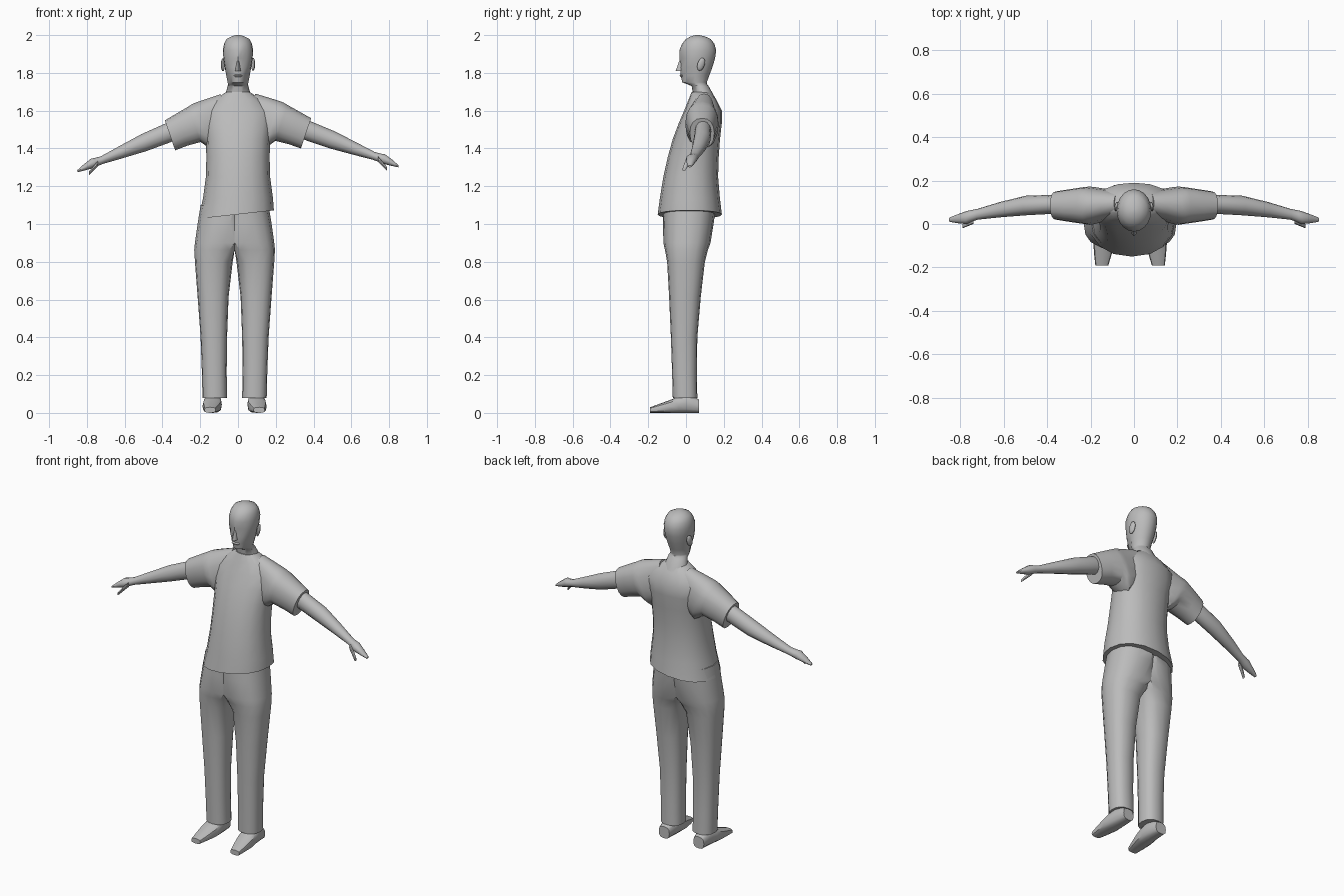
import bpy
import bmesh
from math import cos, sin, tau, copysign, radians
from mathutils import Vector, Matrix

if "Cube" in bpy.data.objects:
    bpy.data.objects.remove(bpy.data.objects["Cube"], do_unlink=True)

# One clay grey for the whole figure
grey = bpy.data.materials.new("clay_grey")
grey.use_nodes = True
colour = (.5, .5, .5, 1)
grey.diffuse_color = colour
grey.node_tree.nodes["Principled BSDF"].inputs["Base Color"].default_value = colour


def finish(name, bm, mirror_plane=None):
    """Turn a bmesh into a smooth-shaded object, optionally mirrored sideways."""
    bmesh.ops.recalc_face_normals(bm, faces=bm.faces)
    mesh = bpy.data.meshes.new(name)
    bm.to_mesh(mesh)
    bm.free()
    mesh.materials.append(grey)
    part = bpy.data.objects.new(name, mesh)
    bpy.context.collection.objects.link(part)
    if mirror_plane is not None:
        part.location.x = mirror_plane
        part.modifiers.new("Mirror", 'MIRROR').use_clip = True
    bpy.ops.object.select_all(action='DESELECT')
    part.select_set(True)
    bpy.context.view_layer.objects.active = part
    bpy.ops.object.shade_smooth_by_angle(angle=radians(40))


def refine(rows):
    """Add one section on a smooth curve between each pair of sections."""
    result = [rows[0]]
    padded = [rows[0], *rows, rows[-1]]
    for before, start, end, after in zip(padded, rows, rows[1:], padded[3:]):
        middle = [(9 * (b + c) - a - d) / 16
                  for a, b, c, d in zip(before, start, end, after)]
        result += [middle, end]
    return result


def rounded(amount, squareness):
    """Push a sine or cosine outwards to make a squarer oval."""
    return copysign(abs(amount) ** (2 / squareness), amount)


def loft(axis, rows, sides=16, squareness=2, lean=0):
    """Skin oval sections; a row is position, low and high across, low and high up."""
    bm = bmesh.new()
    rings = []
    for position, left, right, bottom, top in refine(rows):
        ring = []
        for step in range(sides):
            angle = tau * step / sides
            across = (left + right + (right - left) * rounded(cos(angle), squareness)) / 2
            rise = (top - bottom) * rounded(sin(angle), squareness) / 2
            up = (bottom + top) / 2 + rise
            point = {'x': (position + lean * rise, across, up),
                     'y': (across, position, up),
                     'z': (across, up, position)}[axis]
            ring.append(bm.verts.new(point))
        rings.append(ring)
    for lower, upper in zip(rings, rings[1:]):
        for step in range(sides):
            following = (step + 1) % sides
            bm.faces.new((lower[step], lower[following], upper[following], upper[step]))
    bm.faces.new(rings[0])
    bm.faces.new(rings[-1])
    return bm


def upright(rows, **options):
    """Symmetric upright loft; a row is height, half width, front and back."""
    return loft('z', [(height, -half, half, front, back)
                      for height, half, front, back in rows], **options)


def ball(centre, size, turn=Matrix()):
    bm = bmesh.new()
    bmesh.ops.create_uvsphere(bm, u_segments=10, v_segments=6, radius=1)
    bm.transform(Matrix.Translation(centre) @ turn @ Matrix.Diagonal(size).to_4x4())
    return bm


def both_sides(name, build):
    """Make left and right copies; the right arm hangs slightly lower."""
    for side, sign, droop in (("left", 1, 0), ("right", -1, .03)):
        bm = build()
        for vert in bm.verts:
            vert.co.z -= droop * vert.co.x
            vert.co.x *= sign
        finish(side + "_" + name, bm)


# Shirt body, with a slightly tilted hem
shirt = upright([
    (1.05, .2, -.15, .19),
    (1.25, .17, -.12, .17),
    (1.45, .17, -.07, .18),
    (1.6, .18, -.01, .19),
    (1.7, .06, .03, .13)], squareness=2.2)
for vert in shirt.verts:
    if vert.co.z < 1.1:
        vert.co.z += vert.co.x / 9
        vert.co.x -= .01
finish("shirt_body", shirt)

# Short sleeves, cut square to the arm
both_sides("sleeve", lambda: loft('x', [
    (.06, .04, .15, 1.5, 1.69),
    (.18, 0, .17, 1.4, 1.65),
    (.23, 0, .17, 1.44, 1.63),
    (.36, .02, .15, 1.4, 1.56)], squareness=2.3, lean=.34))

# Arms tapering into the palm and fingers
both_sides("arm", lambda: loft('x', [
    (.3, .05, .13, 1.47, 1.57),
    (.5, .04, .13, 1.4, 1.49),
    (.72, .02, .07, 1.34, 1.38),
    (.77, 0, .06, 1.32, 1.37),
    (.85, .01, .03, 1.3, 1.31)], sides=12, lean=.3))

# Thumbs
both_sides("thumb", lambda: loft('x', [
    (.74, 0, .03, 1.33, 1.36),
    (.79, -.02, 0, 1.28, 1.3)], sides=8))

# Trousers: each leg grows into half of the hips, flattened on the mirror plane
body_middle = -.018
trousers = loft('z', [
    (.08, .04, .17, -.07, .06),
    (.4, .04, .18, -.08, .06),
    (.8, .01, .21, -.1, .1),
    (.9, -.1, .21, -.12, .13),
    (1.1, -.18, .18, -.12, .16)], squareness=2.4)
for vert in trousers.verts:
    vert.co.x = max(vert.co.x, 0)
finish("trousers", trousers, body_middle)

# Feet, from heel to toe
finish("feet", loft('y', [
    (.07, .08, .15, 0, .07),
    (0, .07, .16, 0, .1),
    (-.08, .07, .17, 0, .07),
    (-.19, .1, .16, 0, .03)], sides=12, squareness=2.8), body_middle)

# Neck and head, with a narrowed chin and pressed-in eye sockets
head = upright([
    (1.64, .08, .04, .17),
    (1.73, .055, .03, .12),
    (1.75, .055, -.02, .11),
    (1.83, .07, -.03, .14),
    (1.92, .08, -.035, .16),
    (1.98, .06, 0, .13),
    (2, .01, .05, .07)], sides=20)
for vert in head.verts:
    spot = vert.co
    if 1.74 < spot.z < 1.8 and spot.y < .03:
        spot.x *= .8
    if 1.85 < spot.z < 1.9 and spot.y < 0 and abs(spot.x) > .01:
        spot.y += .01
finish("head", head)

# Nose and lips
finish("nose", upright([(1.81, .015, -.055, 0), (1.88, .005, -.03, 0)], sides=8))
finish("lips", ball(Vector((0, -.022, 1.785)), Vector((.025, .012, .008))))

# Ears, tilted back and flared outwards
tilt = Matrix.Rotation(radians(-18), 4, 'X') @ Matrix.Rotation(radians(15), 4, 'Z')
both_sides("ear", lambda: ball(
    Vector((.08, .08, 1.845)), Vector((.01, .02, .036)), tilt))
